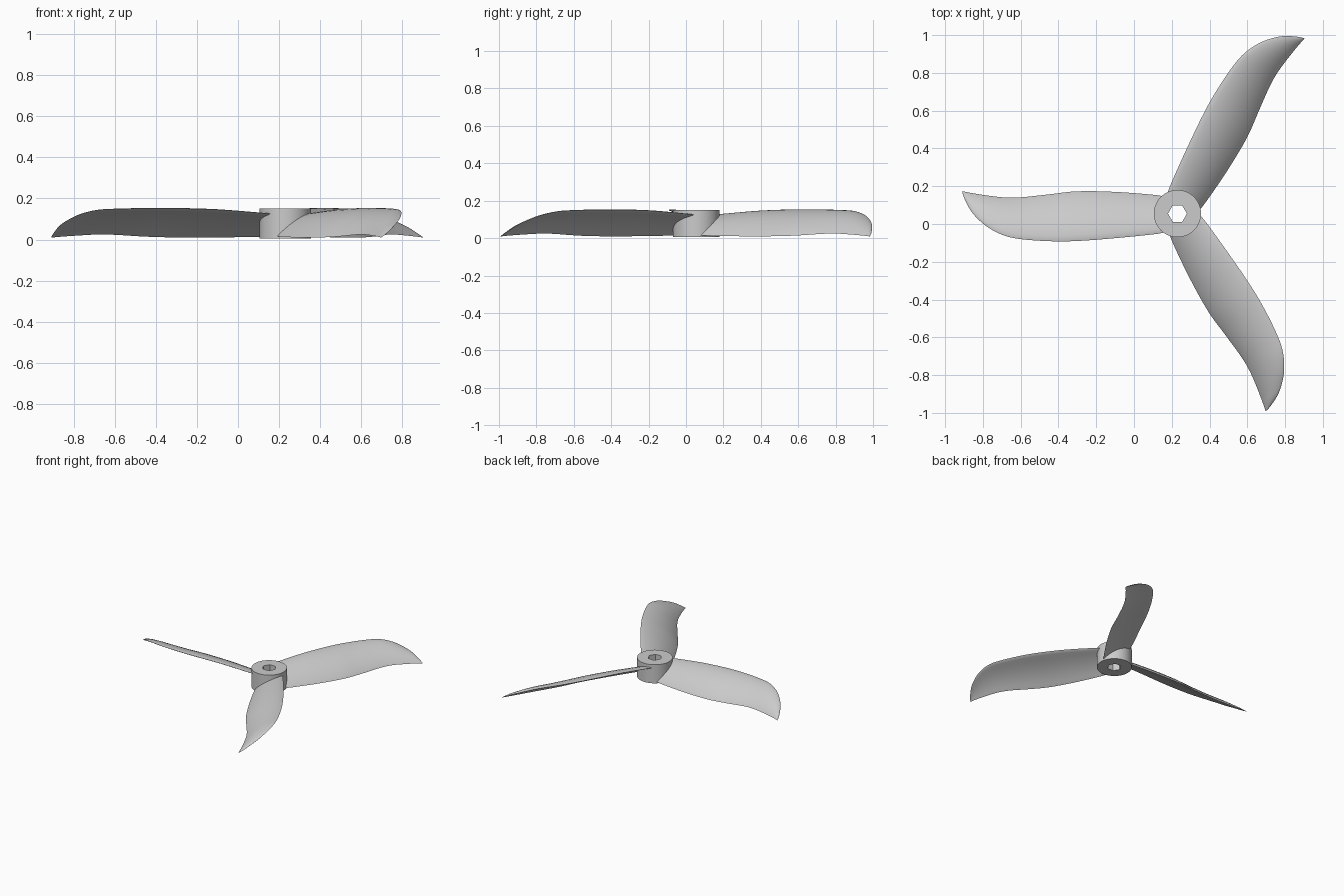
import bpy
import bmesh
from math import pi, sin, cos, radians, sqrt
from mathutils import Matrix, Vector

default = bpy.data.objects.get("Cube")
if default:
    bpy.data.objects.remove(default, do_unlink=True)

HUB = Vector((0.23, 0.055, 0))

# Single plastic colour
grey = bpy.data.materials.new("light grey plastic")
grey.use_nodes = True
colour = (0.6, 0.6, 0.6, 1)
grey.diffuse_color = colour
grey.node_tree.nodes["Principled BSDF"].inputs["Base Color"].default_value = colour


def finish(name, bm, angle):
    """Turn a bmesh into a smooth shaded object with sharp edges kept."""
    bmesh.ops.recalc_face_normals(bm, faces=bm.faces)
    mesh = bpy.data.meshes.new(name)
    bm.to_mesh(mesh)
    bm.free()
    mesh.materials.append(grey)
    obj = bpy.data.objects.new(name, mesh)
    bpy.context.collection.objects.link(obj)
    bpy.ops.object.select_all(action="DESELECT")
    obj.select_set(True)
    bpy.context.view_layer.objects.active = obj
    bpy.ops.object.shade_smooth_by_angle(angle=radians(angle))
    return obj


def catmull(a, b, c, d, t):
    """Smooth blend from b to c."""
    return [0.5 * (2 * q + (r - p) * t + (2 * p - 5 * q + 4 * r - s) * t * t
                   + (3 * q - p - 3 * r + s) * t ** 3)
            for p, q, r, s in zip(a, b, c, d)]


def resample(rows, steps):
    out = []
    last = len(rows) - 1
    for i in range(last):
        a, d = rows[max(i - 1, 0)], rows[min(i + 2, last)]
        out += [catmull(a, rows[i], rows[i + 1], d, k / steps) for k in range(steps)]
    return out + [rows[last]]


# Blade stations: distance from hub, leading edge y and z, trailing edge y and z
STATIONS = [
    (0.07, -0.1, 0.125, 0.09, 0.015),
    (0.13, -0.11, 0.13, 0.1, 0.013),
    (0.33, -0.13, 0.145, 0.115, 0.01),
    (0.53, -0.145, 0.151, 0.118, 0.01),
    (0.68, -0.146, 0.151, 0.102, 0.014),
    (0.83, -0.135, 0.148, 0.086, 0.023),
    (0.92, -0.115, 0.142, 0.086, 0.024),
    (1.0, -0.075, 0.122, 0.095, 0.02),
    (1.06, -0.025, 0.093, 0.104, 0.016),
    (1.1, 0.025, 0.065, 0.111, 0.013),
    (1.13, 0.085, 0.028, 0.117, 0.01),
    (1.139, 0.115, 0.012, 0.12, 0.008),
]
SIDE = 10


def section(u, ly, lz, ty, tz):
    """Closed thin cambered aerofoil loop across the blade."""
    lead, trail = Vector((-u, ly, lz)), Vector((-u, ty, tz))
    chord = trail - lead
    normal = Vector((0, -chord.z, chord.y))   # up and towards the trailing edge
    points = []
    for k in range(2 * SIDE):
        a = pi * k / SIDE
        s = (1 - cos(a)) / 2
        camber = 0.32 * s * (1 - s)
        thick = 0.075 * sqrt(s) * (1 - s) + 0.012 * abs(sin(a))
        points.append(lead + chord * s + normal * (camber + (thick if sin(a) > 0 else -thick)))
    return points


def blade(name, turn):
    bm = bmesh.new()
    loops = [[bm.verts.new(p) for p in section(*row)] for row in resample(STATIONS, 4)]
    for a, b in zip(loops, loops[1:]):
        for k in range(len(a)):
            j = (k + 1) % len(a)
            bm.faces.new((a[k], a[j], b[j], b[k]))
    bm.faces.new(loops[0])
    bm.faces.new(loops[-1])
    bm.transform(Matrix.Translation(HUB) @ Matrix.Rotation(turn, 4, "Z"))
    return finish(name, bm, 40)


def hub(outer, bore, low, high, sides, segments):
    """Round collar with a hexagonal bore through it."""
    bm = bmesh.new()
    rings = {}
    for z in (low, high):
        for kind in ("outer", "bore"):
            ring = []
            for k in range(segments):
                a = 2 * pi * k / segments
                r = outer
                if kind == "bore":
                    half = pi / sides
                    r = bore * cos(half) / cos((a % (2 * half)) - half)
                ring.append(bm.verts.new(HUB + Vector((r * cos(a), r * sin(a), z))))
            rings[kind, z] = ring
    path = [("outer", low), ("outer", high), ("bore", high), ("bore", low)]
    for i, key in enumerate(path):
        a, b = rings[key], rings[path[(i + 1) % len(path)]]
        for k in range(segments):
            j = (k + 1) % segments
            bm.faces.new((a[k], a[j], b[j], b[k]))
    return finish("hub", bm, 30)


hub(0.125, 0.05, 0.005, 0.15, 6, 72)
for label, turn in (("left_pointing_blade", 0), ("front_blade", 2 * pi / 3), ("back_blade", -2 * pi / 3)):
    blade(label.replace("left_pointing", "right"), turn)
